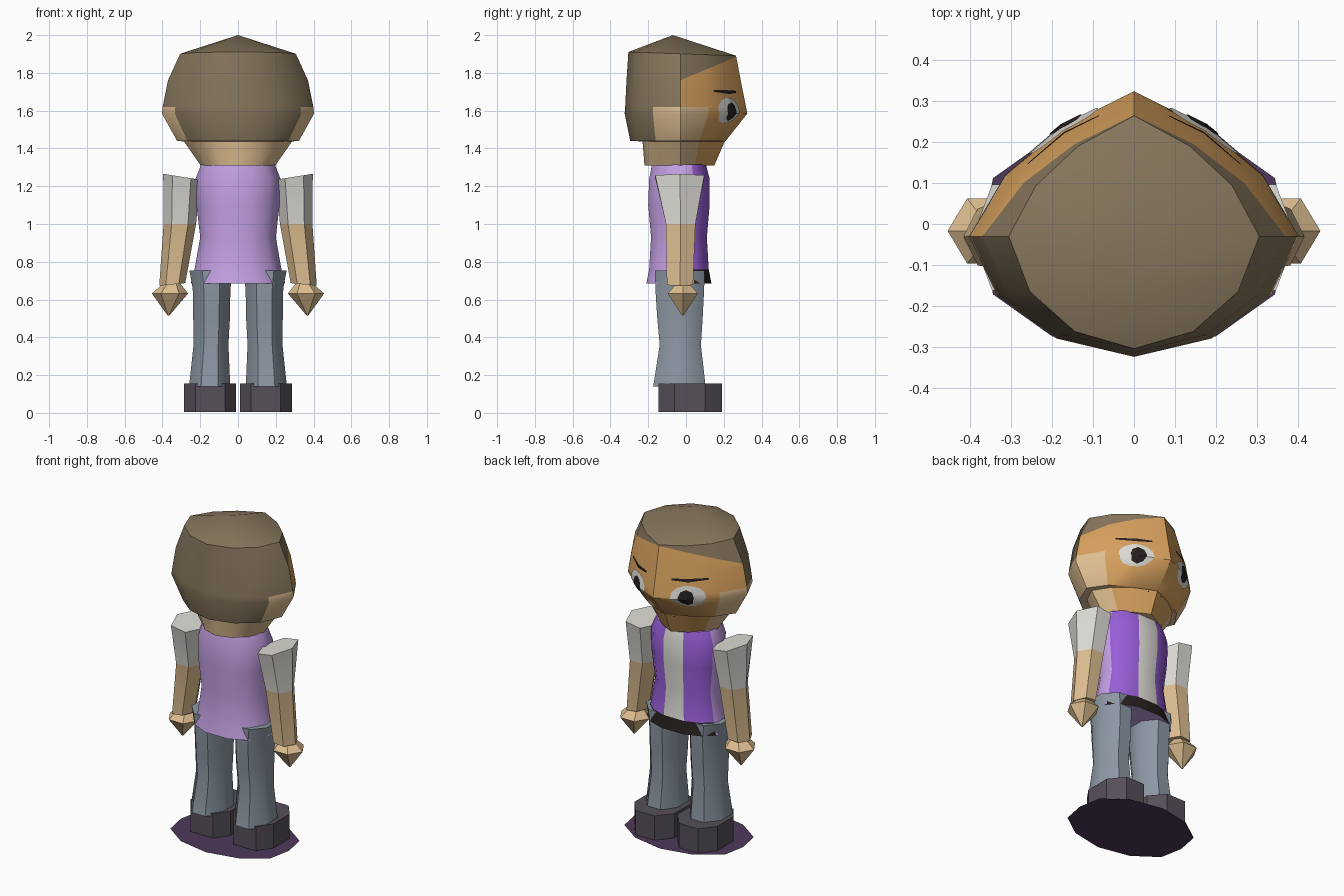
import bpy, bmesh, math
from mathutils import Vector
from mathutils.bvhtree import BVHTree

if "Cube" in bpy.data.objects:
    bpy.data.objects.remove(bpy.data.objects["Cube"])


def paint(name, r, g, b):
    m = bpy.data.materials.new(name)
    lin = [((c / 255 + 0.055) / 1.055) ** 2.4 for c in (r, g, b)]
    m.diffuse_color = (*lin, 1)
    m.use_nodes = True
    m.node_tree.nodes["Principled BSDF"].inputs["Base Color"].default_value = m.diffuse_color
    return m


SKIN = paint("skin", 222, 190, 145)
FACE = paint("face orange", 214, 160, 93)
HAIR = paint("hair brown", 134, 118, 92)
LILAC = paint("shirt lilac", 196, 160, 228)
VIOLET = paint("shirt violet", 152, 94, 216)
WHITE = paint("off white", 222, 220, 214)
JEANS = paint("jeans grey", 141, 152, 164)
SHOE = paint("shoe grey", 86, 79, 90)
SHADOW = paint("ground purple", 78, 56, 90)
BLACK = paint("black", 38, 32, 30)


def finish(bm, name, mats, angle=40):
    bmesh.ops.recalc_face_normals(bm, faces=bm.faces)
    me = bpy.data.meshes.new(name)
    bm.to_mesh(me)
    ob = bpy.data.objects.new(name, me)
    bpy.context.collection.objects.link(ob)
    for m in mats:
        me.materials.append(m)
    bpy.ops.object.select_all(action='DESELECT')
    bpy.context.view_layer.objects.active = ob
    ob.select_set(True)
    bpy.ops.object.shade_smooth_by_angle(angle=math.radians(angle))
    return ob


def loft(rings, rule=lambda i, j: 0, caps=(0, 0)):
    """Skin stacked rings; rule(row, column) gives the material."""
    bm = bmesh.new()
    vs = [[bm.verts.new(p) for p in r] for r in rings]
    n = len(vs[0])
    for i in range(len(vs) - 1):
        for j in range(n):
            k = (j + 1) % n
            f = bm.faces.new((vs[i][j], vs[i][k], vs[i + 1][k], vs[i + 1][j]))
            f.material_index = rule(i, j)
    for ring, m in ((vs[0], caps[0]), (vs[-1], caps[1])):
        bm.faces.new(ring).material_index = m
    return bm


def mirrored(half):
    """Close a front-to-back half outline across x = 0."""
    return half + [(-x, y) for x, y in reversed(half) if x > 1e-6]


def oval(cx, cy, z, rx, ry, n, turn=0.0, slope=0.0):
    pts = []
    for k in range(n):
        a = 2 * math.pi * k / n + turn
        pts.append((cx + rx * math.cos(a), cy + ry * math.sin(a),
                    z + slope * math.cos(a) * rx))
    return pts


# head: rings of (z, width, back y, front y)
outline = mirrored([(0, .325), (.18, .235), (.315, .12), (.403, -.03),
                    (.335, -.175), (.19, -.28), (0, -.325)])
rows = [(1.9, .76, -.305, .265), (1.76, .92, -.315, .29), (1.62, .99, -.322, .318),
        (1.585, 1, -.325, .325), (1.44, .8, -.295, .21), (1.437, .71, -.23, .205),
        (1.31, .49, -.22, .15)]
rings = []
for z, sx, yb, yf in rows:
    ring = []
    for x, y in outline:
        k = (yf + .03) / .355 if y > -.03 else (-.03 - yb) / .295
        yy = -.03 + (y + .03) * k
        ring.append((x * sx, yy, z - (.035 * yy if z == 1.9 else 0)))
    rings.append(ring)


def head_rule(i, j):
    j = min(j, 11 - j)
    if j < 2 or (j == 2 and i < 2):
        return 1
    if j < 4:
        return 0 if i >= 2 else 2
    return 2 if i < 4 else 0


bm = loft(rings, head_rule, (2, 0))
top = max(bm.faces, key=lambda f: f.calc_center_median().z)
bmesh.ops.poke(bm, faces=[top])
max(bm.verts, key=lambda v: v.co.z if abs(v.co.x) < .02 and len(v.link_edges) == 12
    else -1).co = (0, -.07, 2.0)
# sloping hairline cut
hp, hn = Vector((0, -.03, 1.76)), Vector((0, -.125, .295))
front = [f for f in bm.faces if f.material_index == 1]
geom = set(front)
for f in front:
    geom.update(f.verts)
    geom.update(f.edges)
bmesh.ops.bisect_plane(bm, geom=list(geom), plane_co=hp, plane_no=hn)
for f in bm.faces:
    if f.material_index == 1 and (f.calc_center_median() - hp).dot(hn) > 0:
        f.material_index = 2
bm.normal_update()
tree = BVHTree.FromBMesh(bm)
finish(bm, "head", [SKIN, FACE, HAIR])


def face_plate(name, mat, pts, lift):
    """Flat outline in x, z wrapped onto the face."""
    bm = bmesh.new()
    bm.faces.new([bm.verts.new((x, 1, z)) for x, z in pts])
    cuts = [((s * rows_x, 0, 0), (1, 0, 0)) for s in (-1, 1) for rows_x in (.1, .14, .17, .178, .2, .24)]
    cuts += [((0, 0, z), (0, 0, 1)) for z in (1.585, 1.62)]
    for co, no in cuts:
        bmesh.ops.bisect_plane(bm, geom=bm.verts[:] + bm.edges[:] + bm.faces[:],
                               plane_co=co, plane_no=no)
    for v in bm.verts:
        hit, nor, _, _ = tree.ray_cast(Vector(v.co), Vector((0, -1, 0)))
        if hit:
            v.co = hit + Vector((0, lift, 0))
    ob = finish(bm, name, [mat])
    if sum(p.normal.y for p in ob.data.polygons) < 0:
        ob.data.flip_normals()


def disc(cx, cz, rx, rz, n=14):
    return [(cx + rx * math.cos(2 * math.pi * k / n),
             cz + rz * math.sin(2 * math.pi * k / n)) for k in range(n)]


# eyes, brows and mouth
for s, side in ((1, "right"), (-1, "left")):
    face_plate(side + "_eye", WHITE, disc(s * .172, 1.6, .085, .068), .005)
    face_plate(side + "_pupil", BLACK, disc(s * .168, 1.595, .04, .05, 8), .009)
    face_plate(side + "_brow", BLACK, [(s * .085, 1.695), (s * .17, 1.688), (s * .26, 1.7),
                                       (s * .26, 1.71), (s * .17, 1.708), (s * .085, 1.705)], .005)
face_plate("mouth", BLACK, [(-.05, 1.424), (.05, 1.424), (.05, 1.43), (-.05, 1.43)], .004)

# shirt: rings of (z, half width, back y, front y)
shirt = mirrored([(.3, .97), (.7, .77), (.95, .45), (1, -.1), (.75, -.72), (.3, -1)])
rings = []
for z, rx, yb, yf in [(1.315, .195, -.18, .11), (1.24, .225, -.195, .13), (1.1, .22, -.2, .13),
                      (.93, .2, -.185, .115), (.76, .23, -.195, .125), (.685, .25, -.21, .14)]:
    c, r = (yb + yf) / 2, (yf - yb) / 2
    rings.append([(x * rx, c + y * r, z) for x, y in shirt])


def shirt_rule(i, j):
    if j == 11:
        return 3 if i == 4 else 2
    if min(j, 10 - j) < 2:
        return 3 if i == 4 else 1
    return 0


finish(loft(rings, shirt_rule), "shirt", [LILAC, VIOLET, WHITE, BLACK])

for s, side in ((1, "right"), (-1, "left")):
    # trouser leg: (z, centre x, centre y, rx, ry)
    leg = [(.755, .142, -.033, .125, .142), (.66, .14, -.033, .108, .14),
           (.5, .14, -.032, .105, .13), (.36, .143, -.03, .1, .118), (.14, .15, -.035, .118, .15)]
    finish(loft([oval(s * cx, cy, z, rx, ry, 8, math.pi / 8) for z, cx, cy, rx, ry in leg]),
           side + "_trouser_leg", [JEANS], 50)

    # chamfered shoe
    sole = [(.285, -.06), (.285, .1), (.215, .19), (.085, .19), (.01, .1),
            (.01, -.06), (.07, -.145), (.225, -.145)]
    finish(loft([[(s * x, y, z) for x, y in sole] for z in (.155, .004)]),
           side + "_shoe", [SHOE], 25)

    # sleeve and forearm in one tapering six-sided tube
    arm = [(1.25, .298, -.033, .098, .15, .16), (1.0, .308, -.028, .086, .09, 0),
           (.68, .348, -.032, .069, .08, -.1)]
    finish(loft([oval(s * cx, cy, z, s * rx, ry, 6, 0, s * sl) for z, cx, cy, rx, ry, sl in arm],
                lambda i, j: i, (0, 1)), side + "_arm", [WHITE, SKIN], 35)

    # diamond fist
    fist = [(.69, .35, .04, .035), (.632, .36, .096, .092), (.515, .368, .004, .004)]
    finish(loft([oval(s * cx, -.017, z, rx, ry, 6) for z, cx, rx, ry in fist]),
           side + "_hand", [SKIN], 30)

# flat ground patch under the feet
bm = bmesh.new()
patch = mirrored([(0, .255), (.2, .215), (.345, .112), (.372, -.03),
                  (.345, -.172), (.2, -.275), (0, -.315)])
bm.faces.new([bm.verts.new((x, y, 0)) for x, y in patch])
ob = finish(bm, "ground_patch", [SHADOW])
if ob.data.polygons[0].normal.z < 0:
    ob.data.flip_normals()
